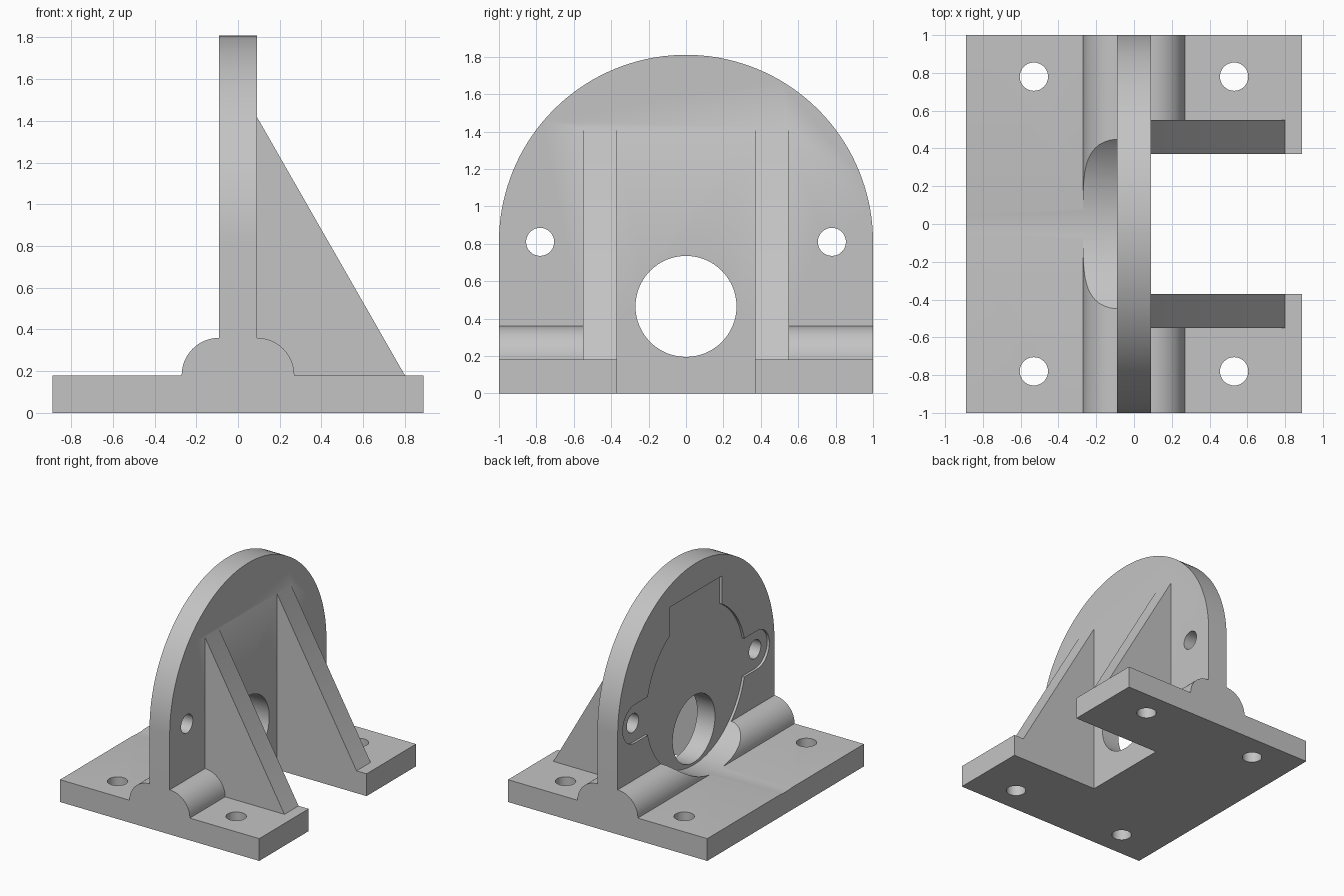
import bpy
import bmesh
from math import cos, sin, pi
from mathutils import Vector

default = bpy.data.objects.get("Cube")
if default:
    bpy.data.objects.remove(default, do_unlink=True)

grey = bpy.data.materials.new("plain grey")
grey.use_nodes = True
colour = (0.55, 0.55, 0.55, 1)
grey.diffuse_color = colour
grey.node_tree.nodes["Principled BSDF"].inputs["Base Color"].default_value = colour

T = 0.09           # half thickness of the upright
BASE = 0.18        # base thickness
GAP = 0.37         # half width of the opening between the gussets
AXIS = 0.81        # height of the arch centre
FLOOR = -0.07      # bottom of the shallow pocket


def arc(cx, cy, r, start, end, steps):
    """Points along an arc, angles in half turns."""
    angles = [pi * (start + (end - start) * i / steps) for i in range(steps + 1)]
    return [(cx + r * cos(a), cy + r * sin(a)) for a in angles]


def circle(cx, cy, r, steps=64):
    return arc(cx, cy, r, 0, 2, steps)[:-1]


def prism(name, points, axis, low, high):
    """Extrude a closed profile along x, y or z."""
    place = {"x": lambda p: (low, p[0], p[1]),
             "y": lambda p: (p[0], low, p[1]),
             "z": lambda p: (p[0], p[1], low)}[axis]
    bm = bmesh.new()
    face = bm.faces.new([bm.verts.new(place(p)) for p in points])
    made = bmesh.ops.extrude_face_region(bm, geom=[face])["geom"]
    step = Vector([(high - low) * (axis == a) for a in "xyz"])
    bmesh.ops.translate(bm, vec=step,
                        verts=[v for v in made if isinstance(v, bmesh.types.BMVert)])
    bmesh.ops.recalc_face_normals(bm, faces=bm.faces)
    mesh = bpy.data.meshes.new(name)
    bm.to_mesh(mesh)
    bm.free()
    mesh.materials.append(grey)
    ob = bpy.data.objects.new(name, mesh)
    bpy.context.collection.objects.link(ob)
    return ob


def combine(target, tool, operation):
    """Apply an exact boolean and discard the tool."""
    mod = target.modifiers.new("boolean", "BOOLEAN")
    mod.operation = operation
    mod.solver = "EXACT"
    mod.object = tool
    bpy.context.view_layer.objects.active = target
    bpy.ops.object.modifier_apply(modifier=mod.name)
    bpy.data.objects.remove(tool, do_unlink=True)


def cut(target, points, axis, low, high):
    combine(target, prism("cutter", points, axis, low, high), "DIFFERENCE")


def rect(a, b, c, d):
    return [(a, c), (b, c), (b, d), (a, d)]


# Base slab with the rounded ridge along the foot of the upright
profile = ([(-0.89, 0), (0.89, 0), (0.89, BASE)]
           + arc(T, BASE, 0.18, 0, 0.5, 20)
           + arc(-T, BASE, 0.18, 0.5, 1, 20)
           + [(-0.89, BASE)])
bracket = prism("mounting_bracket", profile, "y", -1, 1)

# Opening in the base between the gussets
cut(bracket, rect(T, 1.2, -GAP, GAP), "z", -0.2, 0.6)

# Upright with a round top
arch = [(-1, 0.1), (1, 0.1)] + arc(0, AXIS, 1, 0, 1, 72)
combine(bracket, prism("upright", arch, "x", -T, T), "UNION")

# Pair of triangular gussets
gusset = [(0.05, 0.1), (0.8, 0.1), (0.8, BASE), (T, 1.42), (0.05, 1.42)]
for low, high in ((GAP, 0.55), (-0.55, -GAP)):
    combine(bracket, prism("gusset", gusset, "y", low, high), "UNION")

# Shallow pocket: disc, square tab above it and a rounded ear on each side
cut(bracket, circle(0, AXIS, 0.635, 96), "x", -1.2, FLOOR)
cut(bracket, rect(-0.33, 0.33, 1, 1.58), "x", -0.5, FLOOR)
for side in (-1, 1):
    ear = [(0.5, AXIS - 0.155)] + arc(0.78, AXIS, 0.155, -0.5, 0.5, 24) + [(0.5, AXIS + 0.155)]
    cut(bracket, [(side * y, z) for y, z in ear], "x", -0.5, FLOOR)

# Shaft hole, ear holes and base bolt holes
cut(bracket, circle(0, 0.465, 0.27), "x", -0.5, 0.5)
for side in (-1, 1):
    cut(bracket, circle(side * 0.78, AXIS, 0.075, 32), "x", -0.5, 0.5)
    for x in (-0.53, 0.53):
        cut(bracket, circle(x, side * 0.78, 0.075, 32), "z", -0.2, 0.5)

# Smooth the curves, keep the edges sharp
for ob in bpy.context.selected_objects:
    ob.select_set(False)
bracket.select_set(True)
bpy.context.view_layer.objects.active = bracket
bpy.ops.object.shade_smooth_by_angle(angle=pi / 6)
